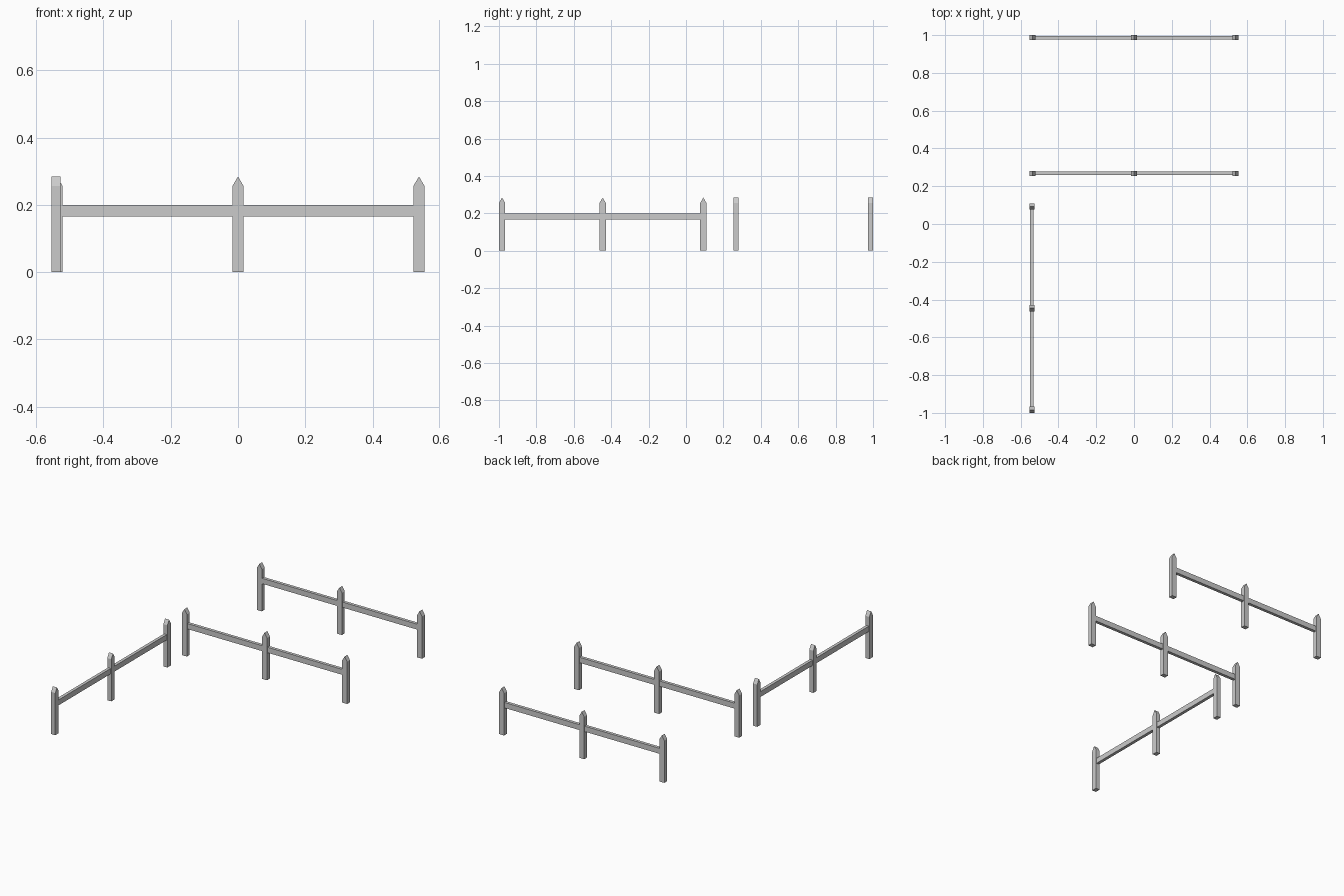
import bpy, bmesh
from math import pi
from mathutils import Matrix

if "Cube" in bpy.data.objects:
    bpy.data.objects.remove(bpy.data.objects["Cube"])

POST_W, POST_D = 0.033, 0.027      # post width along the fence, depth across it
SHOULDER, TOP = 0.256, 0.284       # where the point starts and ends
SPACING = 0.538                    # distance between posts
RAIL_D, RAIL_Z0, RAIL_Z1 = 0.019, 0.166, 0.199


def prism(name, profile, depth, matrix):
    """Extrude an x-z profile along y, centred, and place it."""
    bm = bmesh.new()
    face = bm.faces.new([bm.verts.new((x, -depth / 2, z)) for x, z in profile])
    new = bmesh.ops.extrude_face_region(bm, geom=[face])["geom"]
    bmesh.ops.translate(bm, vec=(0, depth, 0),
                        verts=[v for v in new if isinstance(v, bmesh.types.BMVert)])
    bmesh.ops.recalc_face_normals(bm, faces=bm.faces)
    mesh = bpy.data.meshes.new(name)
    bm.to_mesh(mesh)
    bm.free()
    ob = bpy.data.objects.new(name, mesh)
    ob.matrix_world = matrix
    bpy.context.collection.objects.link(ob)


def fence(name, x, y, angle=0):
    base = Matrix.Translation((x, y, 0)) @ Matrix.Rotation(angle, 4, 'Z')
    # three pointed posts
    h = POST_W / 2
    post = [(-h, 0), (h, 0), (h, SHOULDER), (0, TOP), (-h, SHOULDER)]
    for i in (-1, 0, 1):
        prism(name + "_post", post, POST_D,
              base @ Matrix.Translation((i * SPACING, 0, 0)))
    # rail running through the posts
    rail = [(-SPACING, RAIL_Z0), (SPACING, RAIL_Z0),
            (SPACING, RAIL_Z1), (-SPACING, RAIL_Z1)]
    prism(name + "_rail", rail, RAIL_D, base)


# two parallel fences and one turned along the left side
fence("back_fence", 0, 0.9865)
fence("middle_fence", 0, 0.268)
fence("side_fence", -0.541, -0.4455, pi / 2)
